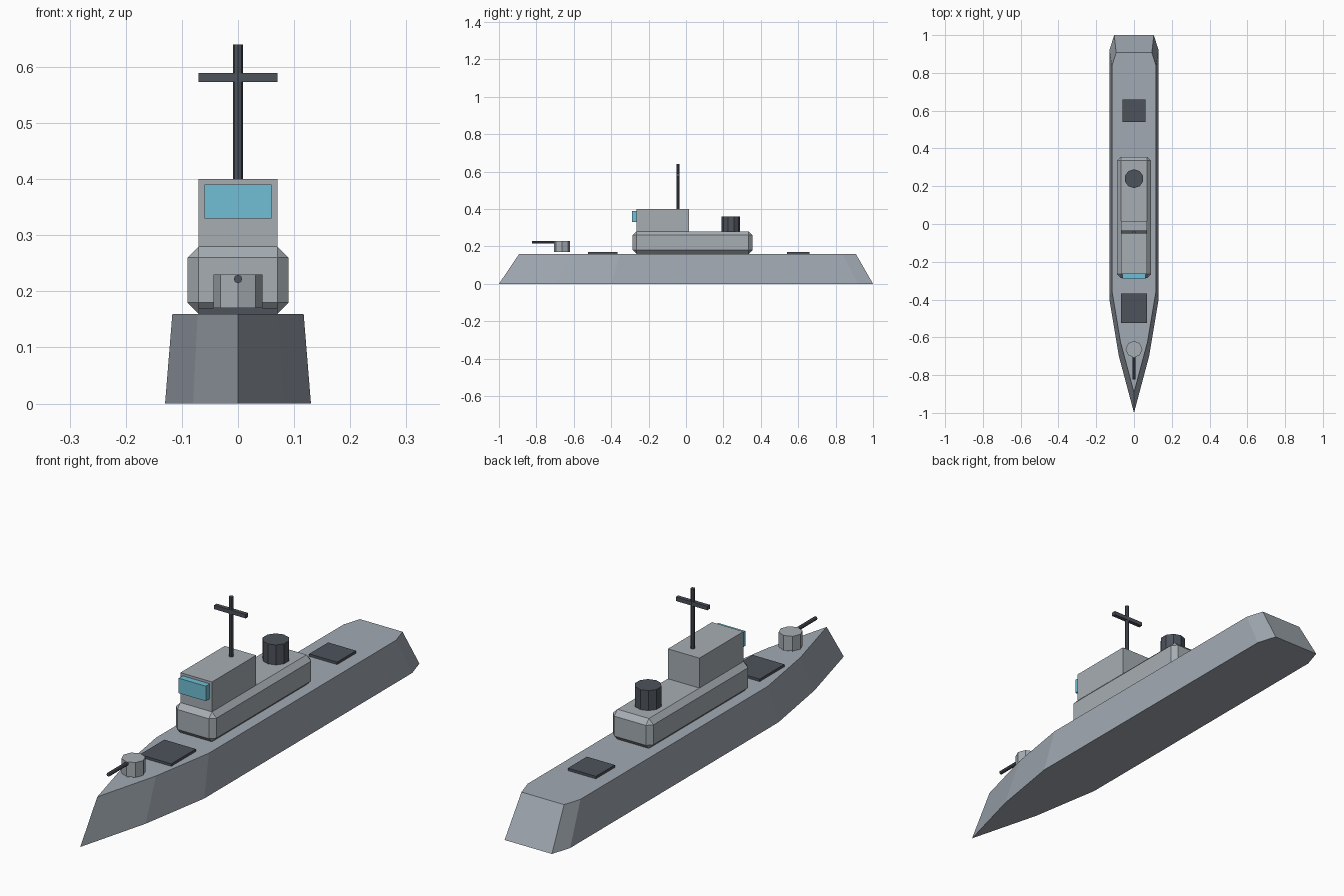
import bpy, bmesh, math

if "Cube" in bpy.data.objects:
    bpy.data.objects.remove(bpy.data.objects["Cube"])


def material(name, rgb):
    m = bpy.data.materials.new(name)
    m.diffuse_color = (*rgb, 1)
    m.use_nodes = True
    m.node_tree.nodes["Principled BSDF"].inputs["Base Color"].default_value = m.diffuse_color
    return m


HULL = material("hull grey", (0.36, 0.40, 0.45))
HOUSE = material("superstructure grey", (0.38, 0.42, 0.45))
DARK = material("dark grey", (0.075, 0.085, 0.105))
GLASS = material("window blue", (0.16, 0.52, 0.66))


def finish(bm, name, mat):
    bmesh.ops.recalc_face_normals(bm, faces=bm.faces)
    mesh = bpy.data.meshes.new(name)
    bm.to_mesh(mesh)
    bm.free()
    mesh.materials.append(mat)
    obj = bpy.data.objects.new(name, mesh)
    bpy.context.collection.objects.link(obj)
    return obj


def box(name, mat, x, y0, y1, z0, z1, bevel=0):
    """Box centred on x = 0 with half width x."""
    bm = bmesh.new()
    bmesh.ops.create_cube(bm, size=1)
    for v in bm.verts:
        v.co = (v.co.x * 2 * x, y0 + (v.co.y + 0.5) * (y1 - y0), z0 + (v.co.z + 0.5) * (z1 - z0))
    if bevel:
        bmesh.ops.bevel(bm, geom=bm.edges[:], offset=bevel, segments=1, affect='EDGES')
    return finish(bm, name, mat)


def cylinder(name, mat, sides, r, y, z0, z1):
    bm = bmesh.new()
    bmesh.ops.create_cone(bm, cap_ends=True, segments=sides, radius1=r, radius2=r, depth=z1 - z0)
    bmesh.ops.translate(bm, verts=bm.verts, vec=(0, y, (z0 + z1) / 2))
    return finish(bm, name, mat)


# Hull: plan outline at the bottom, narrowing to the deck
half = [(0.08, -0.7), (0.13, -0.4), (0.13, 0.92), (0.105, 1.0)]
outline = [(0, -1.0)] + half + [(-x, y) for x, y in reversed(half)]
bm = bmesh.new()
low = [bm.verts.new((x, y, 0)) for x, y in outline]
top = [bm.verts.new((x * 0.9, y * 0.9 + 0.008, 0.16)) for x, y in outline]
bm.faces.new(low)
bm.faces.new(top)
n = len(outline)
for i in range(n):
    j = (i + 1) % n
    bm.faces.new((low[i], low[j], top[j], top[i]))
finish(bm, "hull", HULL)

# Superstructure
box("deckhouse", HOUSE, 0.09, -0.285, 0.355, 0.16, 0.28, bevel=0.02)
box("bridge", HOUSE, 0.07, -0.265, 0.015, 0.28, 0.40)
box("bridge_window", GLASS, 0.06, -0.29, -0.26, 0.33, 0.39)
cylinder("funnel", DARK, 10, 0.05, 0.24, 0.28, 0.36)

# Mast and cross yard
cylinder("mast", DARK, 8, 0.0085, -0.043, 0.40, 0.64)
box("mast_yard", DARK, 0.07, -0.051, -0.035, 0.573, 0.589)

# Deck hatches
box("fore_hatch", DARK, 0.07, -0.523, -0.367, 0.16, 0.17)
box("aft_hatch", DARK, 0.062, 0.54, 0.66, 0.16, 0.17)

# Gun
cylinder("gun_turret", HOUSE, 8, 0.044, -0.663, 0.17, 0.23)
barrel = cylinder("gun_barrel", DARK, 8, 0.0075, 0, -0.0625, 0.0625)
barrel.rotation_euler.x = math.pi / 2
barrel.location = (0, -0.76, 0.222)
